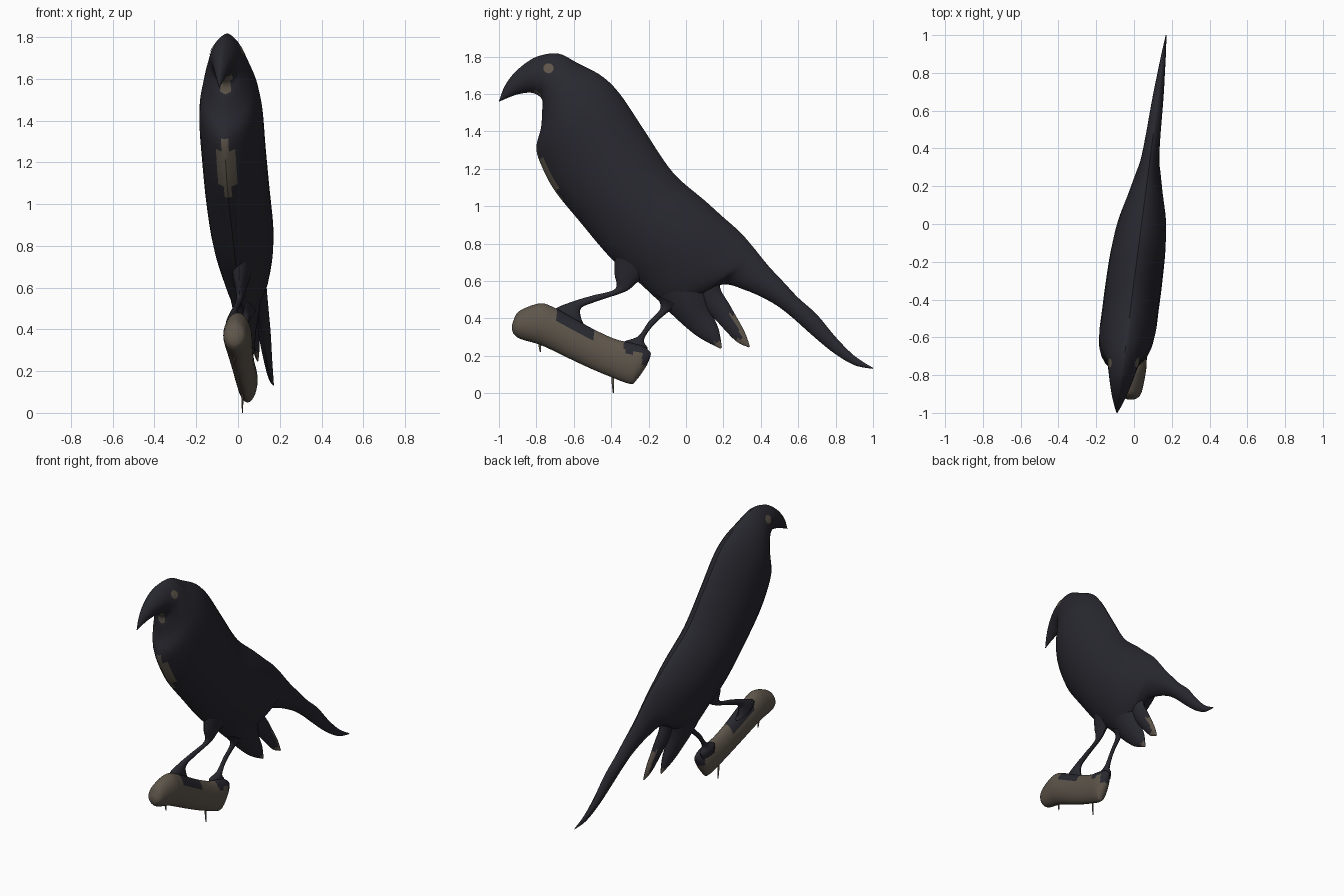
import bpy, bmesh, math
from mathutils import Vector
from mathutils.bvhtree import BVHTree


def material(name, rgb):
    m = bpy.data.materials.new(name)
    m.diffuse_color = (*rgb, 1)
    return m


BLACK = material("blue_black", (0.021, 0.021, 0.029))
BROWN = material("grey_brown", (0.112, 0.092, 0.070))


def mid(y):
    # the bird is turned slightly, so its middle plane is slanted
    return 0.04 + 0.13 * y


def branch_mid(y):
    return -0.01 + 0.1 * (y + 0.85)


def spline(p, steps):
    # Catmull-Rom through the section tuples
    out = []
    for i in range(len(p) - 1):
        a, b, c, d = p[max(i - 1, 0)], p[i], p[i + 1], p[min(i + 2, len(p) - 1)]
        for s in range(steps):
            t = s / steps
            out.append([0.5 * (2 * B + (C - A) * t + (2 * A - 5 * B + 4 * C - D) * t * t
                               + (3 * B - A - 3 * C + D) * t ** 3) for A, B, C, D in zip(a, b, c, d)])
    out.append(list(p[-1]))
    return out


def finish(name, bm, angle=40):
    me = bpy.data.meshes.new(name)
    bm.to_mesh(me)
    ob = bpy.data.objects.new(name, me)
    bpy.context.collection.objects.link(ob)
    me.materials.append(BLACK)
    me.materials.append(BROWN)
    bpy.ops.object.select_all(action='DESELECT')
    ob.select_set(True)
    bpy.context.view_layer.objects.active = ob
    bpy.ops.object.shade_smooth_by_angle(angle=math.radians(angle))
    return ob


def loft(name, sections, power=1.5, centre=mid, steps=6, half=14, brown=None):
    # each section: upper y, upper z, lower y, lower z, half width
    bm = bmesh.new()
    rings = []
    n = half * 2
    for ty, tz, by, bz, w in spline(sections, steps):
        w = max(w, 0.001)
        ring = []
        for i in range(n):
            a = 2 * math.pi * i / n
            t, s = (1 - math.cos(a)) / 2, math.sin(a)
            y, z = ty + (by - ty) * t, tz + (bz - tz) * t
            x = centre(y) + w * math.copysign(abs(s) ** power, s)
            ring.append(bm.verts.new((x, y, z)))
        rings.append(ring)
    for a, b in zip(rings, rings[1:]):
        for i in range(n):
            j = (i + 1) % n
            bm.faces.new((a[i], a[j], b[j], b[i]))
    bm.faces.new(rings[0])
    bm.faces.new(rings[-1])
    bmesh.ops.recalc_face_normals(bm, faces=bm.faces)
    if brown:
        for f in bm.faces:
            f.material_index = int(brown(f.calc_center_median()))
    tree = BVHTree.FromBMesh(bm)
    finish(name, bm)
    bm.free()
    return tree


# body with head, beak and tail
def body_brown(c):
    off = abs(c.x - mid(c.y))
    chest = c.y < -0.55 and 1.02 < c.z < 1.31 and off < 0.04 * math.sin(math.pi * (c.z - 1.02) / 0.29) ** 0.4
    throat = -0.84 < c.y < -0.72 and 1.53 < c.z < 1.615 and off < 0.03
    return chest or throat


body = loft("body", [
    (-1.0, 1.562, -1.0, 1.558, 0.002), (-0.97, 1.64, -0.95, 1.58, 0.02),
    (-0.92, 1.71, -0.89, 1.60, 0.04), (-0.85, 1.77, -0.82, 1.605, 0.06),
    (-0.78, 1.805, -0.77, 1.57, 0.075), (-0.68, 1.815, -0.77, 1.50, 0.09),
    (-0.58, 1.765, -0.775, 1.42, 0.115), (-0.45, 1.695, -0.80, 1.31, 0.14),
    (-0.35, 1.595, -0.77, 1.21, 0.15), (-0.22, 1.40, -0.70, 1.08, 0.15),
    (-0.07, 1.18, -0.57, 0.92, 0.15), (0.10, 1.03, -0.40, 0.72, 0.145),
    (0.20, 0.94, -0.25, 0.59, 0.13), (0.29, 0.86, -0.10, 0.47, 0.10),
    (0.36, 0.78, 0.05, 0.50, 0.075), (0.40, 0.73, 0.19, 0.58, 0.055),
    (0.45, 0.67, 0.32, 0.55, 0.045), (0.53, 0.585, 0.45, 0.49, 0.038),
    (0.60, 0.51, 0.55, 0.42, 0.034), (0.70, 0.42, 0.68, 0.305, 0.028),
    (0.80, 0.30, 0.79, 0.215, 0.02), (0.90, 0.20, 0.90, 0.15, 0.012),
    (1.0, 0.135, 1.0, 0.13, 0.002)], power=1.4, brown=body_brown)

# wing tips
loft("wing_tip_front", [
    (0.15, 0.70, -0.20, 0.56, 0.085), (0.13, 0.51, -0.11, 0.455, 0.06),
    (0.14, 0.43, 0.02, 0.335, 0.035), (0.175, 0.34, 0.10, 0.28, 0.022),
    (0.192, 0.245, 0.185, 0.238, 0.003)],
    brown=lambda c: c.z < 0.275 and c.y > 0.15)
loft("wing_tip_rear", [
    (0.22, 0.72, 0.0, 0.60, 0.05), (0.18, 0.58, 0.09, 0.47, 0.032),
    (0.235, 0.47, 0.165, 0.385, 0.024), (0.31, 0.335, 0.265, 0.28, 0.015),
    (0.342, 0.25, 0.335, 0.245, 0.003)],
    centre=lambda y: mid(y) + 0.01,
    brown=lambda c: c.z < 0.29 or (c.z < 0.42 and c.z + 1.75 * c.y > 0.83))


# legs and feet
def leg_mid(y):
    return mid(y) + 0.015


loft("front_leg", [
    (-0.38, 0.74, -0.20, 0.64, 0.05), (-0.382, 0.64, -0.27, 0.585, 0.03),
    (-0.378, 0.558, -0.325, 0.543, 0.016), (-0.50, 0.522, -0.48, 0.49, 0.014),
    (-0.60, 0.492, -0.56, 0.455, 0.018), (-0.70, 0.45, -0.56, 0.40, 0.03),
    (-0.68, 0.41, -0.54, 0.36, 0.03)], power=1.1, centre=leg_mid, half=8)
loft("rear_leg", [
    (-0.17, 0.53, -0.02, 0.46, 0.04), (-0.135, 0.458, -0.085, 0.44, 0.016),
    (-0.20, 0.382, -0.175, 0.362, 0.012), (-0.255, 0.305, -0.225, 0.285, 0.018),
    (-0.33, 0.275, -0.205, 0.24, 0.03), (-0.32, 0.24, -0.22, 0.20, 0.03)],
    power=1.1, centre=leg_mid, half=8)


# branch, dark where the feet grip it
def branch_brown(c):
    foot1 = -0.69 < c.y < -0.49 and c.z > 0.40 - 0.55 * (c.y + 0.70)
    foot2 = (c.y > -0.33 and c.z > 0.215) or (c.y > -0.235 and c.z > 0.15)
    return not (foot1 or foot2)


loft("branch", [
    (-0.93, 0.36, -0.93, 0.34, 0.008), (-0.922, 0.39, -0.92, 0.315, 0.035),
    (-0.89, 0.44, -0.885, 0.29, 0.055), (-0.78, 0.48, -0.79, 0.262, 0.066),
    (-0.70, 0.455, -0.72, 0.232, 0.064), (-0.60, 0.40, -0.63, 0.188, 0.058),
    (-0.49, 0.34, -0.51, 0.132, 0.052), (-0.38, 0.29, -0.41, 0.09, 0.05),
    (-0.29, 0.268, -0.30, 0.05, 0.048), (-0.23, 0.25, -0.265, 0.07, 0.04),
    (-0.195, 0.225, -0.215, 0.14, 0.022), (-0.188, 0.21, -0.192, 0.19, 0.005)],
    power=1.1, centre=branch_mid, steps=8, brown=branch_brown)

# small twigs under the branch
for name, y, top, low in (("twig_front", -0.78, 0.28, 0.22), ("twig_rear", -0.39, 0.12, 0.0)):
    loft(name, [(y - 0.007, top, y + 0.007, top, 0.006), (y - 0.008, (top + low) / 2, y + 0.006, (top + low) / 2, 0.005),
                (y - 0.001, low, y + 0.004, low, 0.002)],
         power=1, centre=lambda q: branch_mid(q) - 0.015, steps=3, half=4, brown=lambda c: True)

# eyes: thin round plates laid on the head surface
for name, side in (("right_eye", 1), ("left_eye", -1)):
    bm = bmesh.new()

    def on_head(r, a):
        y, z = -0.735 + r * math.cos(a), 1.737 + r * math.sin(a)
        hit = body.ray_cast(Vector((side, y, z)), Vector((-side, 0, 0)))[0]
        return bm.verts.new((hit.x + side * 0.004, y, z))

    centre_vert = on_head(0, 0)
    inner, outer = [[on_head(r, math.tau * i / 20) for i in range(20)] for r in (0.014, 0.027)]
    for i in range(20):
        j = (i + 1) % 20
        bm.faces.new((centre_vert, inner[i], inner[j])[::side])
        bm.faces.new((inner[i], outer[i], outer[j], inner[j])[::side])
    for f in bm.faces:
        f.material_index = 1
    finish(name, bm)
    bm.free()
